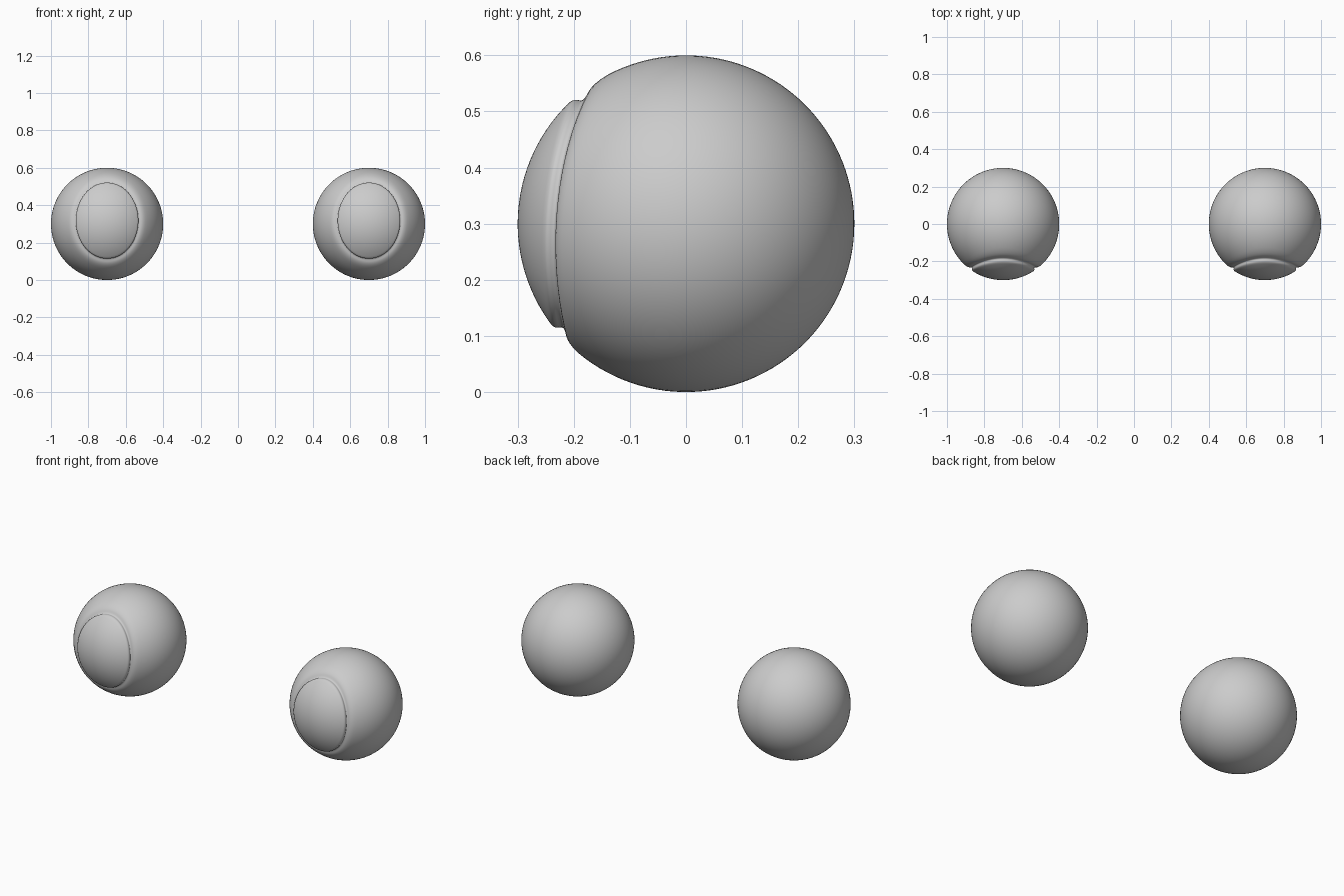
import bpy, bmesh, math
from mathutils import Vector

if "Cube" in bpy.data.objects:
    bpy.data.objects.remove(bpy.data.objects["Cube"])

R = 0.3
SEG = 96
AX, AZ, CZ = 0.175, 0.2125, 0.018   # oval groove half-sizes and its raised centre

# Groove section: (oval distance, depth below the ball surface)
GROOVE = [(0.90, 0), (0.93, 0), (0.95, 0.001), (0.965, 0.003), (0.978, 0.007),
          (0.988, 0.0115), (1.0, 0.013), (1.015, 0.0125), (1.03, 0.011),
          (1.05, 0.0075), (1.075, 0.0045), (1.10, 0.0025), (1.13, 0.001), (1.17, 0)]


def front_point(e, a, depth):
    """Point on the ball at oval distance e, sunk towards the centre."""
    x, z = AX * e * math.cos(a), CZ + AZ * e * math.sin(a)
    p = Vector((x, -math.sqrt(R * R - x * x - z * z), z))
    return p * (1 - depth / R)


def back_point(t, a):
    """Sweep from the outer oval rim round to the back pole."""
    p = front_point(GROOVE[-1][0], a, 0)
    polar = math.acos(-p.y / R)
    polar += (math.pi - polar) * t
    side = Vector((p.x, 0, p.z)).normalized()
    return side * (R * math.sin(polar)) + Vector((0, -R * math.cos(polar), 0))


def eyeball(name, cx):
    bm = bmesh.new()
    angles = [2 * math.pi * i / SEG for i in range(SEG)]
    section = [(0.9 * i / 14, 0) for i in range(1, 14)] + GROOVE
    rings = [[bm.verts.new(front_point(e, a, d)) for a in angles] for e, d in section]
    rings += [[bm.verts.new(back_point(i / 44, a)) for a in angles] for i in range(1, 44)]
    front = bm.verts.new(front_point(0, 0, 0))
    back = bm.verts.new((0, R, 0))
    for i in range(SEG):
        j = (i + 1) % SEG
        bm.faces.new((front, rings[0][i], rings[0][j]))
        bm.faces.new((back, rings[-1][j], rings[-1][i]))
        for r, s in zip(rings, rings[1:]):
            bm.faces.new((r[i], s[i], s[j], r[j]))
    bmesh.ops.recalc_face_normals(bm, faces=bm.faces)
    for f in bm.faces:
        f.smooth = True
    mesh = bpy.data.meshes.new(name)
    bm.to_mesh(mesh)
    bm.free()
    ob = bpy.data.objects.new(name, mesh)
    ob.location = (cx, 0, R)
    bpy.context.collection.objects.link(ob)


# Matching pair of balls, each with an oval iris ringed by a groove
eyeball("eyeball_left", -0.7)
eyeball("eyeball_right", 0.7)
